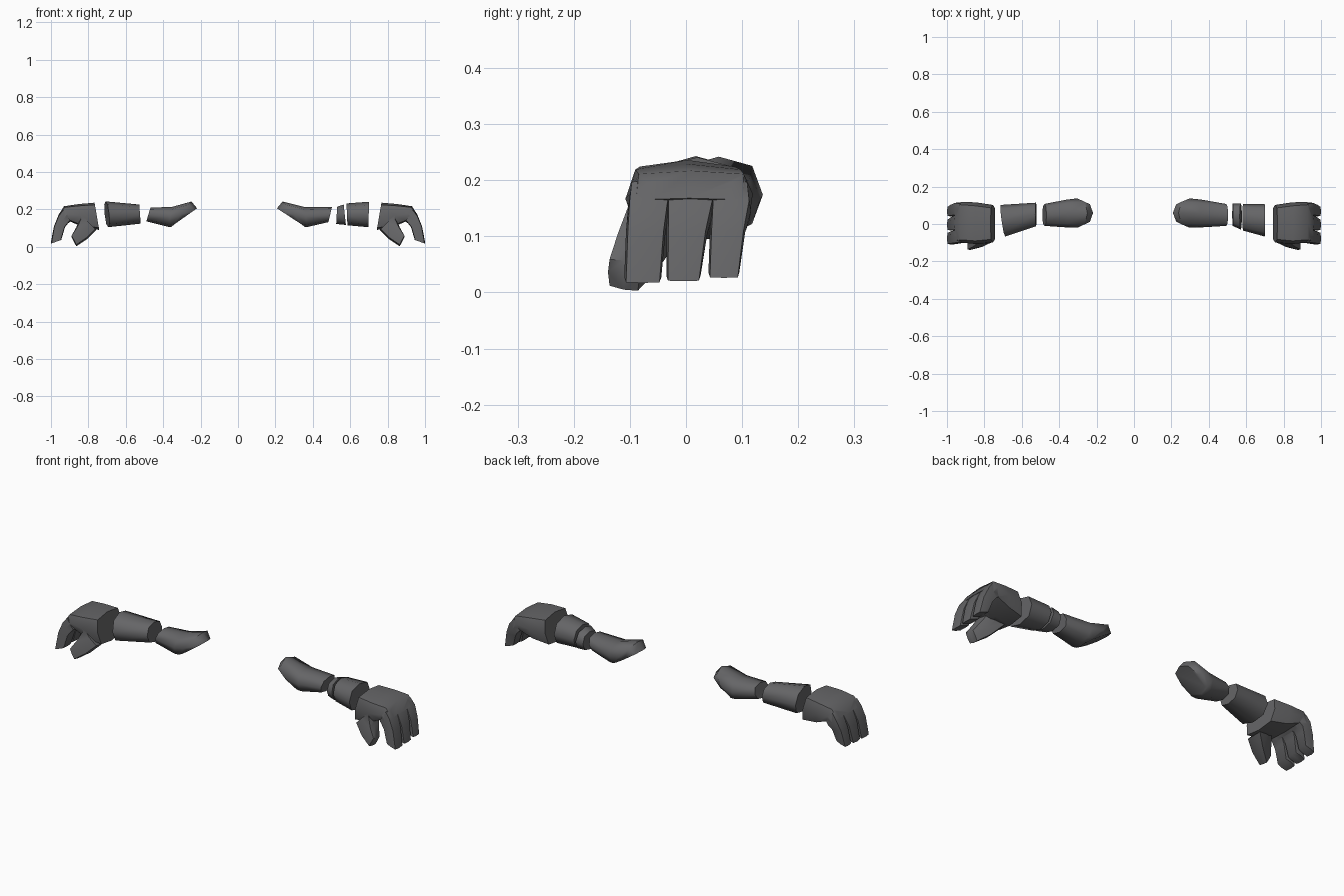
import bpy, bmesh, math
from mathutils import Vector

if "Cube" in bpy.data.objects:
    bpy.data.objects.remove(bpy.data.objects["Cube"])

grey = bpy.data.materials.new("dark_grey")
grey.diffuse_color = (.13, .13, .135, 1)
grey.use_nodes = True
grey.node_tree.nodes["Principled BSDF"].inputs["Base Color"].default_value = grey.diffuse_color


def power(t, e):
    return math.copysign(abs(t) ** e, t) if abs(t) > 1e-6 else 0.0


def ring(c, u, v, e=1.0, n=8):
    """Closed section around c with half axes u and v; small e makes it boxy."""
    c, u, v = Vector(c), Vector(u), Vector(v)
    angles = [2 * math.pi * i / n for i in range(n)]
    return [c + u * power(math.cos(a), e) + v * power(math.sin(a), e) for a in angles]


def span(top, bottom, y0, y1, e=1.0, skew=0.0):
    """Section given by its top (x, z), bottom (x, z) and y range."""
    t, b = Vector((top[0], 0, top[1])), Vector((bottom[0], 0, bottom[1]))
    c = (t + b) / 2
    c.y = (y0 + y1) / 2
    return ring(c, (skew, (y1 - y0) / 2, 0), (t - b) / 2, e)


def loft(name, rings, side):
    """Skin the sections, cap the ends, and flip x for the other side."""
    bm = bmesh.new()
    loops = [[bm.verts.new((p.x * side, p.y, p.z)) for p in r] for r in rings]
    n = len(loops[0])
    for a, b in zip(loops, loops[1:]):
        for i in range(n):
            j = (i + 1) % n
            bm.faces.new((a[i], a[j], b[j], b[i]))
    bm.faces.new(loops[0])
    bm.faces.new(loops[-1])
    bmesh.ops.recalc_face_normals(bm, faces=bm.faces)
    me = bpy.data.meshes.new(name)
    bm.to_mesh(me)
    bm.free()
    me.materials.append(grey)
    ob = bpy.data.objects.new(name, me)
    bpy.context.collection.objects.link(ob)
    return ob


def smooth(ob):
    bpy.ops.object.select_all(action='DESELECT')
    ob.select_set(True)
    bpy.context.view_layer.objects.active = ob
    bpy.ops.object.shade_smooth_by_angle(angle=math.radians(58))


def merge(base, parts):
    bpy.context.view_layer.objects.active = base
    for p in parts:
        m = base.modifiers.new("union", 'BOOLEAN')
        m.operation = 'UNION'
        m.solver = 'EXACT'
        m.object = p
        bpy.ops.object.modifier_apply(modifier=m.name)
        bpy.data.objects.remove(p)


def hand(label, side):
    # palm from wrist to the first finger joint, where the fingers split
    palm = loft(label + "_hand", [
        span((.767, .236), (.742, .09), -.098, .102, .5),
        span((.85, .229), (.83, .105), -.108, .115, .5),
        span((.93, .217), (.895, .135), -.1, .119, .45),
        span((.962, .168), (.908, .126), -.103, .115, .4)], side)
    # three curled fingers: knuckle y range, tip y range, tip height
    fingers = []
    for k0, k1, t0, t1, z in ((-.104, -.029, -.11, -.044, .017),
                              (-.035, .051, -.035, .026, .02),
                              (.045, .116, .04, .095, .026)):
        m0, m1 = (k0 + t0) / 2, (k1 + t1) / 2
        fingers.append(loft("finger", [
            span((.936, .2), (.896, .139), k0 + .004, k1 - .004, .3),
            span((.961, .166), (.91, .124), k0, k1, .3),
            span((.984, .11), (.925, .105), m0, m1, .3),
            span((1.0, z), (.945, z + .02), t0, t1, .3)], side))
    # thumb angled toward the front
    thumb = loft("thumb", [
        ring((.797, -.056, .13), (0, .049, 0), (.04, 0, .04), .4),
        ring((.835, -.085, .074), (0, .042, -.003), (.029, 0, .032), .4),
        ring((.877, -.111, .031), (0, .028, -.005), (.014, 0, .026), .3)], side)
    merge(palm, fingers + [thumb])
    smooth(palm)


for label, side in (("left", -1), ("right", 1)):
    hand(label, side)
    # upper arm with the slanted shoulder end
    tip = .208 if side > 0 else .219
    end = ((.503, .214), (.483, .132)) if side > 0 else ((.468, .21), (.49, .136))
    smooth(loft(label + "_upper_arm", [
        span((tip, .206), (.352, .112), -.002, .12, .8),
        span((tip + .03, .242), (.358, .106), -.02, .137, .8),
        span((.355, .213), (.37, .106), -.018, .13, .8),
        span(*end, -.01, .107, .8)], side))

# forearm: whole on one side, split into forearm and elbow band on the other
smooth(loft("left_forearm", [
    span((.528, .226), (.52, .124), -.012, .114, .85),
    span((.708, .243), (.694, .105), -.067, .102, .85, .012)], -1))
smooth(loft("right_forearm", [
    span((.58, .232), (.585, .115), -.035, .107, .85),
    span((.7, .241), (.698, .105), -.067, .107, .85)], 1))
smooth(loft("right_elbow_band", [
    span((.53, .214), (.525, .122), -.01, .11, .85),
    span((.565, .226), (.577, .117), -.03, .11, .85)], 1))
